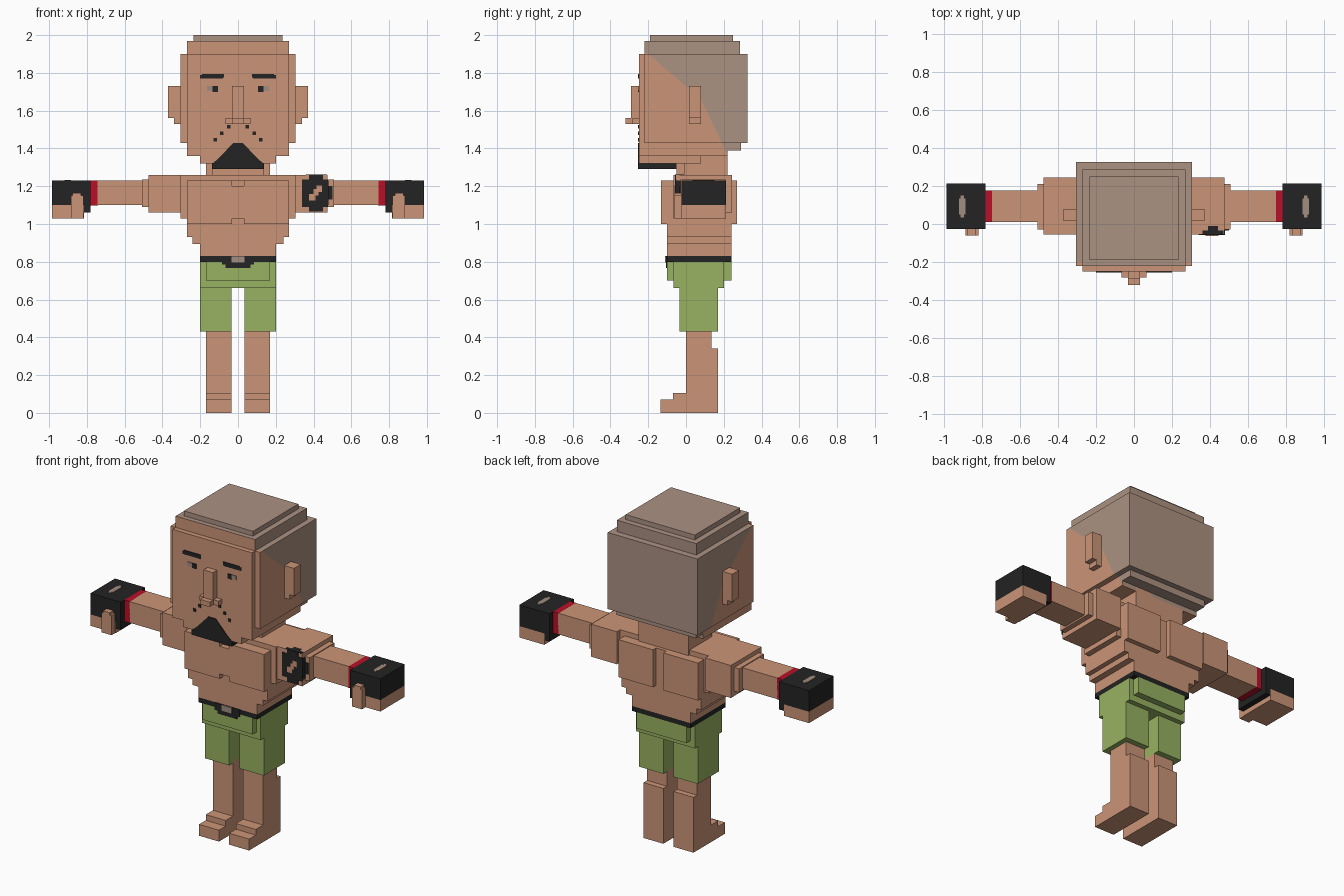
import bpy, bmesh
from mathutils import Vector

if "Cube" in bpy.data.objects:
    bpy.data.objects.remove(bpy.data.objects["Cube"])


def material(name, r, g, b):
    m = bpy.data.materials.new(name)
    m.diffuse_color = (r, g, b, 1)
    m.use_nodes = True
    m.node_tree.nodes["Principled BSDF"].inputs["Base Color"].default_value = m.diffuse_color
    return m


SKIN = material("skin", 0.60, 0.30, 0.185)
HAIR = material("shaved_hair", 0.41, 0.283, 0.223)
GREEN = material("shorts_green", 0.314, 0.445, 0.122)
BLACK = material("black", 0.017, 0.017, 0.017)
RED = material("wrist_red", 0.485, 0.005, 0.021)
GREY = material("warm_grey", 0.36, 0.27, 0.22)


def finish(name, bm, *mats):
    bmesh.ops.recalc_face_normals(bm, faces=bm.faces)
    me = bpy.data.meshes.new(name)
    bm.to_mesh(me)
    bm.free()
    for m in mats:
        me.materials.append(m)
    ob = bpy.data.objects.new(name, me)
    bpy.context.collection.objects.link(ob)
    return ob


def add_box(bm, x0, x1, y0, y1, z0, z1):
    verts = bmesh.ops.create_cube(bm, size=1)["verts"]
    for v in verts:
        v.co = Vector(((x0 + x1) / 2 + v.co.x * (x1 - x0),
                       (y0 + y1) / 2 + v.co.y * (y1 - y0),
                       (z0 + z1) / 2 + v.co.z * (z1 - z0)))


def part(name, mat, *boxes, mirror=False):
    """Boxes given as x0, x1, y0, y1, z0, z1; optionally mirrored over x."""
    bm = bmesh.new()
    for b in boxes:
        add_box(bm, *b)
        if mirror:
            add_box(bm, -b[1], -b[0], *b[2:])
    return finish(name, bm, mat)


def wide(w, *rest):
    return (-w, w, *rest)


# Head: stacked blocks, cut along the hairline
bm = bmesh.new()
for b in (wide(.305, -.22, .325, 1.43, 1.90),
          wide(.27, -.25, -.22, 1.36, 1.90),
          wide(.27, -.22, .29, 1.39, 1.43),
          wide(.27, -.22, .22, 1.36, 1.39),
          wide(.27, -.22, .285, 1.90, 1.97),
          wide(.235, -.19, .25, 1.97, 2.00),
          wide(.20, -.25, .08, 1.32, 1.36)):
    add_box(bm, *b)
hairline = [((-.20, 1.90), (.08, 1.66)), ((.08, 1.66), (.19, 1.43))]
planes = []
for (ya, za), (yb, zb) in hairline:
    planes.append((Vector((0, ya, za)), Vector((0, za - zb, yb - ya)).normalized()))
for co, no in planes:
    bmesh.ops.bisect_plane(bm, geom=bm.verts[:] + bm.edges[:] + bm.faces[:],
                           plane_co=co, plane_no=no)
bmesh.ops.recalc_face_normals(bm, faces=bm.faces)
for f in bm.faces:
    c = f.calc_center_median()
    behind = any((c - co).dot(no) > 0 for co, no in planes)
    forehead = f.normal.y < -.5 and c.z < 1.97
    strip = c.y < -.22
    f.material_index = int(behind and not forehead and not strip)
finish("head", bm, SKIN, HAIR)

part("ears", SKIN, (.30, .37, .015, .08, 1.56, 1.73),
     (.30, .338, .015, .08, 1.53, 1.56), mirror=True)
part("nose", SKIN, wide(.032, -.29, -.24, 1.53, 1.73),
     wide(.065, -.282, -.24, 1.53, 1.56),
     wide(.032, -.32, -.24, 1.53, 1.56))

# Face details as thin plates
F0, F1 = -.254, -.248
part("eyebrows", BLACK, (.08, .20, F0, F1, 1.77, 1.79),
     (.075, .19, F0, F1, 1.775, 1.795), mirror=True)
part("pupils", BLACK, (.107, .135, F0, F1, 1.70, 1.73), mirror=True)
part("eye_whites", GREY, (.135, .165, F0, F1, 1.705, 1.73), mirror=True)
part("stubble", BLACK, *[(x - .009, x + .009, F0, F1, z - .009, z + .009)
                         for x, z in ((.05, 1.515), (.085, 1.48), (.12, 1.445))],
     mirror=True)

# Beard: tapered plate on the chin and a slab beneath it
bm = bmesh.new()
outline = ((-.135, 1.32), (.135, 1.32), (.10, 1.35), (.025, 1.43),
           (-.025, 1.43), (-.10, 1.35))
face = bm.faces.new([bm.verts.new((x, F1, z)) for x, z in outline])
ext = bmesh.ops.extrude_face_region(bm, geom=[face])["geom"]
bmesh.ops.translate(bm, vec=(0, F0 - F1, 0),
                    verts=[g for g in ext if isinstance(g, bmesh.types.BMVert)])
finish("beard", bm, BLACK)
part("chin_beard", BLACK, wide(.138, F0, -.05, 1.29, 1.322))

# Torso
part("neck", SKIN, wide(.17, -.01, .22, 1.22, 1.39),
     wide(.135, -.05, 0, 1.22, 1.33))
part("torso", SKIN,
     wide(.305, -.065, .21, 1.03, 1.26),
     wide(.27, -.10, .24, .93, 1.23),
     wide(.24, -.10, .24, .895, .93),
     wide(.20, -.10, .24, .83, .895))
part("chest_plates", SKIN, (.032, .27, -.132, -.09, 1.0, 1.23), mirror=True)
part("breastbone", SKIN, wide(.034, -.132, -.09, 1.03, 1.20))
part("shoulder_blades", SKIN, (.035, .27, .23, .27, 1.0, 1.23), mirror=True)

# Arms, wristbands, gloves and hands
part("shoulders", SKIN, (.30, .475, -.055, .243, 1.06, 1.26),
     (.30, .508, -.03, .21, 1.09, 1.235), mirror=True)
part("arms", SKIN, (.30, .745, .01, .177, 1.10, 1.23), mirror=True)
part("wristbands", RED, (.742, .78, .01, .177, 1.098, 1.23), mirror=True)
part("gloves", BLACK, (.78, .985, -.025, .212, 1.10, 1.23),
     (.78, .815, -.025, .212, 1.06, 1.10), mirror=True)
part("glove_marks", GREY, (.885, .918, .05, .135, 1.228, 1.234),
     (.892, .911, .035, .15, 1.228, 1.234), mirror=True)
part("fingers", SKIN, (.815, .985, -.025, .212, 1.03, 1.10), mirror=True)
part("thumbs", SKIN, (.818, .885, -.06, -.02, 1.03, 1.15),
     (.83, .875, -.06, -.02, 1.15, 1.165), mirror=True)

# Shoulder tattoo, wrapping slightly over the top
part("tattoo", BLACK,
     (.34, .476, -.059, -.05, 1.09, 1.235),
     (.375, .45, -.059, -.05, 1.065, 1.262),
     (.47, .50, -.034, -.028, 1.13, 1.20),
     (.474, .479, -.057, -.03, 1.10, 1.23),
     (.36, .47, -.055, -.035, 1.256, 1.263),
     (.39, .44, -.036, -.01, 1.256, 1.263))
part("tattoo_gaps", SKIN,
     (.375, .41, -.062, -.056, 1.125, 1.16),
     (.40, .425, -.062, -.056, 1.15, 1.185),
     (.415, .445, -.062, -.056, 1.17, 1.205))

# Shorts and belt
part("belt", BLACK, wide(.20, -.10, .24, .80, .83))
part("belt_drop", BLACK, wide(.085, -.106, -.098, .785, .83),
     wide(.065, -.106, -.098, .768, .79))
part("buckle", GREY, wide(.034, -.110, -.104, .795, .83))
part("shorts_top", GREEN, wide(.20, -.065, .20, .66, .80),
     wide(.17, -.10, .24, .70, .80))
part("shorts_legs", GREEN, (.035, .20, -.035, .17, .43, .67), mirror=True)

# Legs and feet
part("legs", SKIN, (.035, .17, 0, .135, .34, .44),
     (.035, .17, 0, .17, 0, .34), mirror=True)
part("feet", SKIN, (.035, .17, -.135, .01, 0, .07),
     (.035, .17, -.07, .01, .07, .105), mirror=True)
